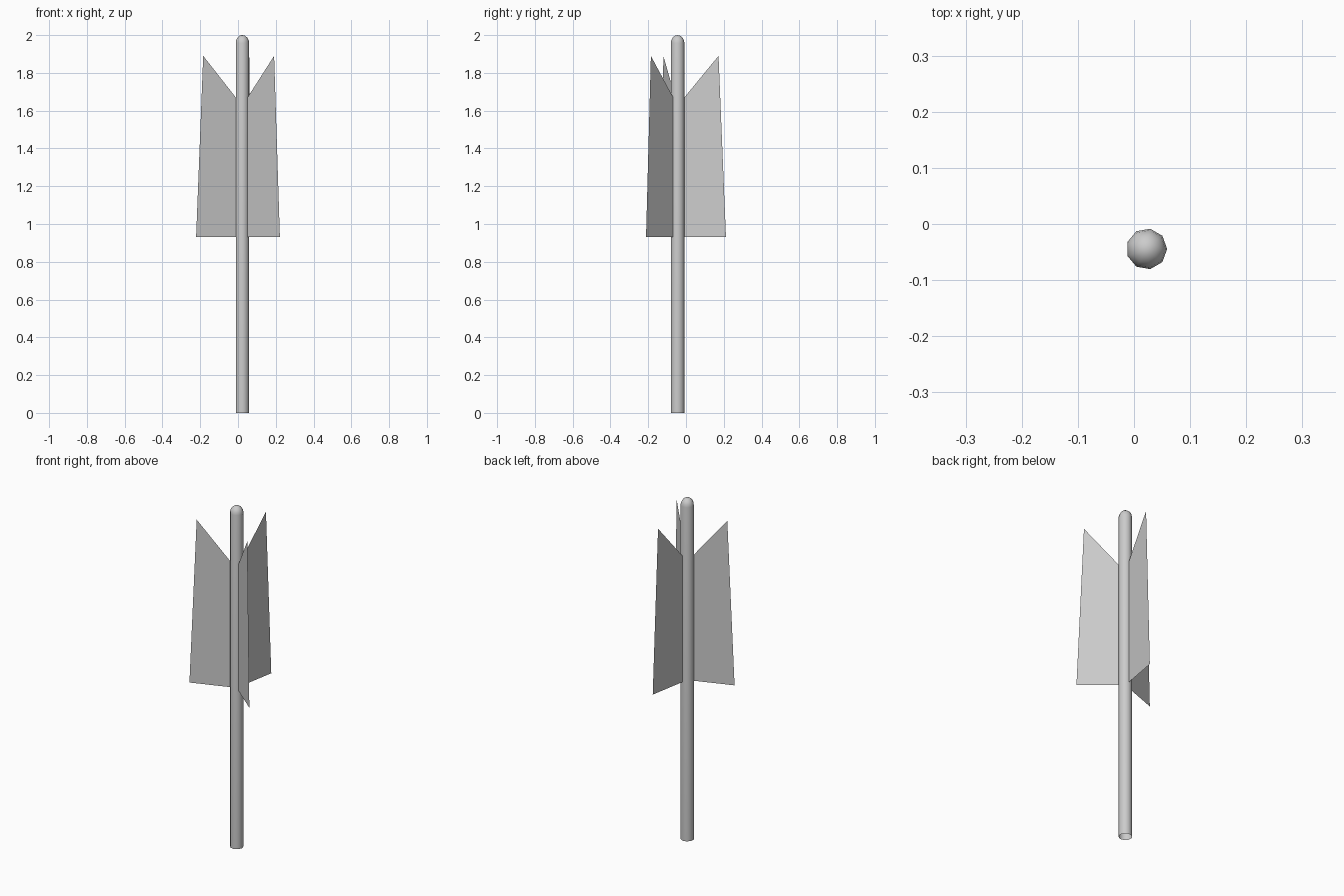
import bpy, bmesh
from math import cos, sin, pi, radians

if "Cube" in bpy.data.objects:
    bpy.data.objects.remove(bpy.data.objects["Cube"])

R = 0.26                       # fin reach at the bottom
CX, CY = 0.0868 * R, -0.171 * R  # pole axis, so the whole model is centred
POLE_R, SIDES = 0.0365, 9


def make_object(name, bm):
    mesh = bpy.data.meshes.new(name)
    bm.to_mesh(mesh)
    bm.free()
    obj = bpy.data.objects.new(name, mesh)
    obj.location = (CX, CY, 0)
    bpy.context.collection.objects.link(obj)
    return obj


# Nine-sided pole with a rounded tip and open foot
bm = bmesh.new()
profile = [(POLE_R, 0.0)]
dome = 0.042
for i in range(4):
    a = i * pi / 8
    profile.append((POLE_R * cos(a), 2 - dome + dome * sin(a)))
rings = [[bm.verts.new((r * cos(2 * pi * k / SIDES), r * sin(2 * pi * k / SIDES), z))
          for k in range(SIDES)] for r, z in profile]
for low, high in zip(rings, rings[1:]):
    for k in range(SIDES):
        n = (k + 1) % SIDES
        bm.faces.new((low[k], low[n], high[n], high[k]))
tip = bm.verts.new((0, 0, 2))
for k in range(SIDES):
    bm.faces.new((rings[-1][k], rings[-1][(k + 1) % SIDES], tip))
for f in bm.faces:
    f.smooth = True
make_object("pole", bm)

# Three flat fins, each running out from a corner of the pole
fin_profile = [(POLE_R, 0.93), (R, 0.93), (0.22, 1.89), (POLE_R, 1.67)]
for i in range(3):
    a = radians(80 + 120 * i)
    bm = bmesh.new()
    bm.faces.new([bm.verts.new((r * cos(a), r * sin(a), z)) for r, z in fin_profile])
    make_object(f"fin_{i + 1}", bm)
